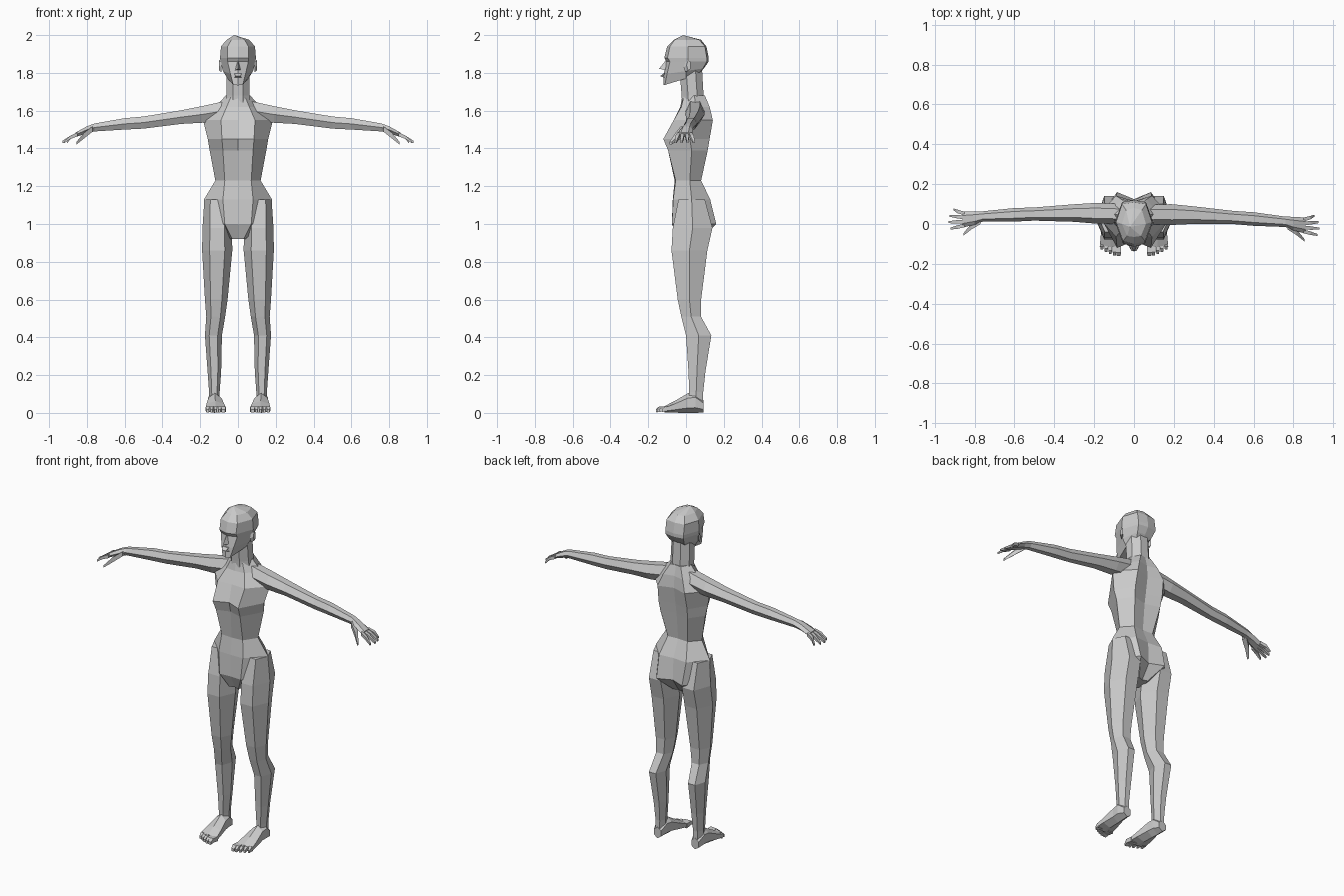
import bpy, bmesh, math

def make(name, rings, apex=None):
    """Loft a flat-shaded skin through equal-sized rings of points."""
    bm = bmesh.new()
    vs = [[bm.verts.new(p) for p in r] for r in rings]
    n = len(vs[0])
    for a, b in zip(vs, vs[1:]):
        for i in range(n):
            j = (i + 1) % n
            bm.faces.new((a[i], a[j], b[j], b[i]))
    bm.faces.new(vs[0])
    if apex:
        tip = bm.verts.new(apex)
        for i in range(n):
            bm.faces.new((vs[-1][i], vs[-1][(i + 1) % n], tip))
    else:
        bm.faces.new(vs[-1])
    bmesh.ops.recalc_face_normals(bm, faces=bm.faces)
    me = bpy.data.meshes.new(name)
    bm.to_mesh(me)
    bm.free()
    ob = bpy.data.objects.new(name, me)
    bpy.context.collection.objects.link(ob)
    return ob

def body_ring(z, fc, fx, fy, sx, sy, bx, by, bc, tilt=0):
    """Symmetric 8-point section: front centre, front, side, back, back centre."""
    half = [(0, fc), (fx, fy), (sx, sy), (bx, by), (0, bc)]
    full = half + [(-x, y) for x, y in half[3:0:-1]]
    return [(x, y, z + tilt * y) for x, y in full]

def tube(name, path, axis, sides=6, side=1, skew=0, turn=0.5):
    """Limb through (x, y, z, ra, rb) stations, sections square to the axis."""
    ang = [2 * math.pi * (i + turn) / sides for i in range(sides)]
    mc = max(abs(math.cos(a)) for a in ang)
    ms = max(abs(math.sin(a)) for a in ang)
    u, v = [k for k in range(3) if k != axis]
    rings = []
    for x, y, z, ra, rb in path:
        ring = []
        for a in ang:
            p = [x, y + skew * x, z]
            p[u] += ra * math.cos(a) / mc
            p[v] += rb * math.sin(a) / ms
            p[0] *= side
            ring.append(p)
        rings.append(ring)
    return make(name, rings)

# Torso, hips to collar
make("torso", [body_ring(*r) for r in (
    (.92, -.03, .03, -.04, .05, .03, .03, .08, .07),
    (1.00, -.07, .07, -.075, .175, .03, .085, .16, .125),
    (1.13, -.07, .08, -.068, .18, .03, .09, .128, .12),
    (1.23, -.06, .07, -.055, .12, .02, .065, .08, .075),
    (1.39, -.07, .08, -.095, .15, .03, .09, .115, .09),
    (1.45, -.085, .085, -.12, .16, .02, .095, .125, .10),
    (1.55, -.06, .09, -.065, .185, .04, .09, .142, .115),
    (1.62, -.03, .06, -.025, .12, .05, .065, .125, .11),
    (1.68, -.02, .035, -.01, .065, .045, .035, .10, .095))])

# Neck and head
tube("neck", [(0, .04, 1.60, .07, .06), (0, .035, 1.68, .062, .058),
              (0, .025, 1.82, .06, .06)], 2, 8)
make("head", [body_ring(*r) for r in (
    (1.77, -.12, .025, -.112, .055, 0, .035, .06, .065, .3),
    (1.81, -.118, .04, -.10, .08, 0, .05, .09, .095, .15),
    (1.86, -.105, .055, -.085, .093, .01, .06, .11, .12),
    (1.88, -.115, .055, -.098, .095, .01, .06, .11, .12),
    (1.94, -.10, .055, -.085, .09, .01, .06, .10, .108),
    (1.975, -.065, .035, -.06, .06, 0, .04, .07, .08))], (-.02, -.015, 2.0))

# Face details
make("nose", [[(-.018, -.10, 1.812), (.018, -.10, 1.812), (0, -.10, 1.875)]], (0, -.142, 1.822))
tube("mouth", [(0, -.115, 1.775, .022, .004), (0, -.128, 1.783, .012, .008),
               (0, -.115, 1.797, .02, .004)], 2, 4)

for s, label in ((1, "left"), (-1, "right")):
    tube(label + "_ear", [(.088, 0, 1.83, .012, .025), (.10, .015, 1.84, .012, .028)], 0, 5, s)

    # Leg from hip to ankle
    tube(label + "_leg", [
        (.115, .03, 1.13, .063, .07),
        (.11, .035, .98, .078, .105),
        (.11, .018, .86, .08, .095),
        (.115, .018, .60, .06, .062),
        (.118, .027, .51, .05, .052),
        (.13, .067, .41, .045, .067),
        (.125, .058, .22, .036, .045),
        (.125, .054, .11, .028, .037),
        (.125, .054, .04, .027, .037)], 2, 6, s, turn=0)

    # Foot and toes
    tube(label + "_foot", [
        (.125, .092, .035, .024, .033),
        (.125, .05, .055, .034, .055),
        (.122, .01, .052, .035, .052),
        (.12, -.06, .032, .047, .031),
        (.118, -.115, .018, .054, .017)], 1, 6, s)
    for i, tip in enumerate((-.16, -.158, -.15, -.14, -.128)):
        x, w = .077 + .021 * i, (.013 if i == 0 else .009)
        tube(f"{label}_toe_{i + 1}", [(x, -.10, .018, w, .014),
                                      (x, tip + .018, .022, w, .012),
                                      (x, tip, .011, w * .7, .008)], 1, 4, s)

    # Arm, wrist and palm
    skew = -.025 if s > 0 else .01
    tube(label + "_arm", [
        (.07, .05, 1.60, .05, .05),
        (.19, .052, 1.58, .052, .044),
        (.30, .052, 1.566, .044, .036),
        (.50, .045, 1.537, .033, .032),
        (.60, .04, 1.53, .034, .03),
        (.76, .03, 1.511, .026, .021),
        (.80, .022, 1.499, .034, .018),
        (.86, .014, 1.472, .04, .012)], 0, 6, s, skew, 0)
    # Fingers fan out, thumb points down and forward
    for i, tip in enumerate((.92, .93, .925, .905)):
        y0, y1 = -.016 + .02 * i, -.032 + .032 * i
        tube(f"{label}_finger_{i + 1}", [(.85, y0, 1.474, .009, .01),
                                         (.885, (y0 + y1) / 2, 1.46, .009, .009),
                                         (tip, y1, 1.434, .005, .006)], 0, 4, s, skew)
    tube(label + "_thumb", [(.77, .01, 1.503, .018, .014), (.815, -.02, 1.468, .015, .015),
                            (.855, -.06, 1.428, .006, .007)], 0, 4, s, skew)
